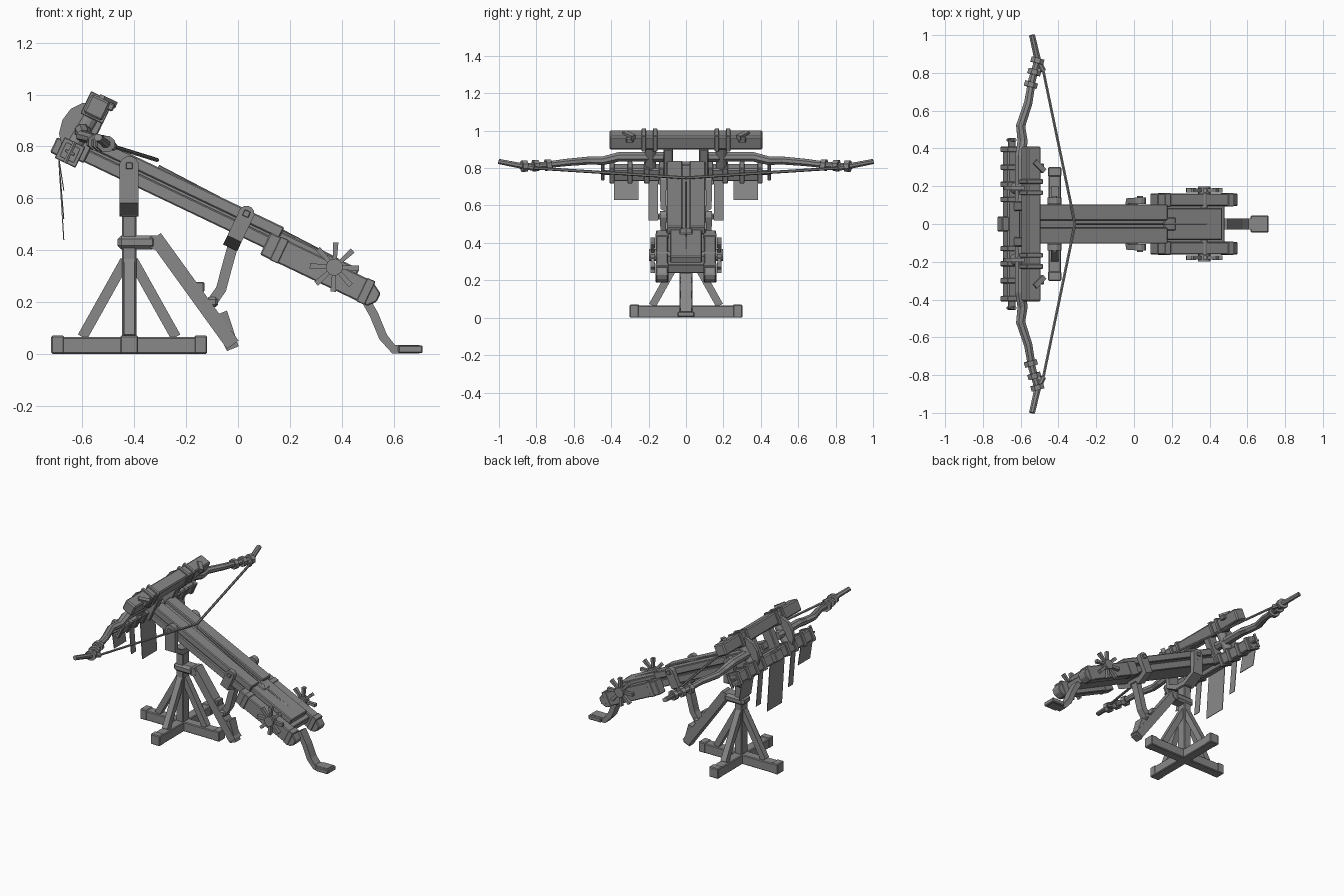
import bpy, bmesh, math
from mathutils import Matrix, Vector

cube = bpy.data.objects.get("Cube")
if cube:
    bpy.data.objects.remove(cube, do_unlink=True)

material = bpy.data.materials.new("weathered_grey")
material.use_nodes = True
grey = (.25, .25, .25, 1)
material.diffuse_color = grey
material.node_tree.nodes["Principled BSDF"].inputs["Base Color"].default_value = grey

# Tilted frame of the stock: x runs down the stock, z is its upper side
ALONG_X, ALONG_Y, ALONG_Z = Vector((1, 0, 0)), Vector((0, 1, 0)), Vector((0, 0, 1))
LEVEL = Matrix.Identity(4)
TILTED = Matrix.Translation((-.33, 0, .675)) @ Matrix.Rotation(math.radians(25.5), 4, 'Y')


def finish(name, bm, frame, bevel):
    bmesh.ops.recalc_face_normals(bm, faces=bm.faces)
    mesh = bpy.data.meshes.new(name)
    bm.to_mesh(mesh)
    bm.free()
    mesh.materials.append(material)
    part = bpy.data.objects.new(name, mesh)
    bpy.context.collection.objects.link(part)
    part.matrix_world = frame
    if bevel:
        modifier = part.modifiers.new("chamfer", 'BEVEL')
        modifier.width = bevel
        modifier.segments = 1
    return part


def box(name, centre, size, frame=LEVEL, bevel=.005):
    bm = bmesh.new()
    bmesh.ops.create_cube(bm, size=1)
    bmesh.ops.scale(bm, vec=size, verts=bm.verts)
    bmesh.ops.translate(bm, vec=centre, verts=bm.verts)
    return finish(name, bm, frame, bevel)


def band(name, bar_centre, bar_size, y, width, frame=LEVEL):
    """Raised strap around a bar that runs along y."""
    centre = (bar_centre.x, y, bar_centre.z)
    return box(name, centre, (bar_size.x + .015, width, bar_size.z + .015), frame, bevel=.003)


def sweep(name, path, width, depth, up=ALONG_Z, sides=4, frame=LEVEL, taper=1):
    """Regular section of the given width and depth carried along a path."""
    points = [Vector(p) for p in path]
    last = len(points) - 1
    turn = math.pi / sides
    bm = bmesh.new()
    rings = []
    for i, point in enumerate(points):
        tangent = (points[min(i + 1, last)] - points[max(i - 1, 0)]).normalized()
        across = tangent.cross(up).normalized()
        outward = across.cross(tangent)
        scale = (1 + (taper - 1) * i / last) / 2 / math.cos(turn)
        ring = []
        for j in range(sides):
            angle = turn + 2 * turn * j
            offset = across * width * math.cos(angle) + outward * depth * math.sin(angle)
            ring.append(bm.verts.new(point + offset * scale))
        rings.append(ring)
    for near, far in zip(rings, rings[1:]):
        for j in range(sides):
            k = (j + 1) % sides
            bm.faces.new((near[j], near[k], far[k], far[j]))
    bm.faces.new(rings[0])
    bm.faces.new(rings[-1])
    return finish(name, bm, frame, 0)


def rod(name, start, end, radius, frame=LEVEL, up=ALONG_Z, sides=12):
    return sweep(name, [start, end], 2 * radius, 2 * radius, up, sides, frame)


def side_prism(name, outline, y, thickness, frame=LEVEL):
    """Outline in x and z given thickness along y."""
    bm = bmesh.new()
    start = y - thickness / 2
    face = bm.faces.new([bm.verts.new((x, start, z)) for x, z in outline])
    extruded = bmesh.ops.extrude_face_region(bm, geom=[face])["geom"]
    moved = [v for v in extruded if isinstance(v, bmesh.types.BMVert)]
    bmesh.ops.translate(bm, vec=ALONG_Y * thickness, verts=moved)
    return finish(name, bm, frame, .005)


def fork(name, centre, drop, reach, width, thickness, frame=LEVEL):
    """Two bent arms that rise from below and end in round caps."""
    for side in (1, -1):
        top = centre + ALONG_Y * side * reach
        elbow = top - ALONG_Z * drop * .75
        root = centre + ALONG_Y * side * reach / 4 - ALONG_Z * drop
        sweep(name + "_arm", [root, elbow, top], width, thickness, ALONG_Y, frame=frame)
        half = ALONG_Y * thickness / 2
        rod(name + "_cap", top - half, top + half, width / 2, frame)
        box(name + "_bolt", top + half * side, (.025, .02, .025), frame, bevel=.002)


# Stand: crossed feet with caps, struts, post and collar
post = ALONG_X * -.42
beam = .065
foot_reach = .3
for name, direction, other in (("long", ALONG_X, ALONG_Y), ("cross", ALONG_Y, ALONG_X)):
    size = direction * 2 * foot_reach + other * beam + ALONG_Z * beam
    box(name + "_foot_beam", post + ALONG_Z * beam / 2, size)
    for side in (foot_reach, -foot_reach):
        cap = direction * .05 + (other + ALONG_Z) * .07
        box("foot_cap", post + direction * side * .92 + ALONG_Z * cap.z / 2, cap)
        low = post + direction * side * .6 + ALONG_Z * beam
        high = post + direction * side * .05 + ALONG_Z * .36
        sweep("strut", [low, high], .04, .04, other)
box("post", post + ALONG_Z * .28, (.055, .07, .56))
collar_height = ALONG_Z * .43
box("collar", post + collar_height + ALONG_X * .03, (.15, .09, .055), bevel=.015)
collar_end = post + collar_height + ALONG_X * .1
rod("collar_pin", collar_end - ALONG_Y * .04, collar_end + ALONG_Y * .04, .027)

# Yoke and clasp that hold the stock
yoke = post + ALONG_Z * .725
fork("yoke", yoke, .18, .122, .074, .034)
box("yoke_base", post + ALONG_Z * .55, (.074, .1, .04))
clasp = Vector((.385, 0, .035))
fork("clasp", clasp, .13, .122, .06, .034, TILTED)
box("clasp_base", clasp - ALONG_Z * .11, (.06, .1, .03), TILTED)

# Rear prop with a bent stay
prop_top, prop_low = Vector((-.32, 0, .45)), Vector((-.02, 0, .035))
sweep("rear_prop", [prop_top, prop_low], .055, .07, ALONG_Y)
foot_top, foot_low = prop_top.lerp(prop_low, .75), prop_low + Vector((0, 0, -.015))
rise = Vector((.02, 0, .015))
sweep("prop_foot", [foot_top + rise, foot_low], .07, .07, ALONG_Y, taper=.7)
box("prop_stop", prop_top.lerp(prop_low, .5) + rise, (.04, .06, .04))
stay_foot = Vector((-.1, 0, .2))
stay_top = TILTED @ (clasp - ALONG_Z * .1)
knee = stay_foot.lerp(stay_top, .5) + ALONG_X * .01
sweep("stay", [stay_foot, stay_foot + Vector((.035, 0, .05)), knee, stay_top], .04, .05, ALONG_Y)
box("stay_shoe", stay_foot, (.045, .07, .04), bevel=.01)

# Stock: lower beam, core and two top planks with a groove between
box("stock_lower", (.31, 0, -.03), (1.18, .2, .05), TILTED)
box("stock_core", (.3, 0, 0), (1.14, .17, .06), TILTED)
for side in (1, -1):
    box("stock_plank", (.13, side * .062, .027), (.82, .085, .046), TILTED)
    box("head_cheek", (-.3, side * .095, .03), (.07, .05, .18), TILTED)
box("trigger_block", (.56, 0, .02), (.07, .07, .03), TILTED)

# Winch: side boxes, axle and spoked wheels
hub = Vector((.78, 0, -.005))
rod("draw_rope", (0, 0, .053), hub + ALONG_Z * .03, .006, TILTED, sides=6)
rod("winch_axle", hub - ALONG_Y * .19, hub + ALONG_Y * .19, .018, TILTED)
top, bottom, start, end = .01, -.085, .5, .985
cheek = [(start, top), (end - .05, top), (end, top - .03),
         (end, bottom + .03), (end - .025, bottom), (start, bottom)]
spokes = 8
for side in (1, -1):
    side_prism("side_box", cheek, side * .128, .065, TILTED)
    box_centre, box_size = Vector((.56, 0, -.037)), Vector((.035, .07, .1))
    for shift in (0, .37):
        box("side_band", box_centre + ALONG_X * shift + ALONG_Y * side * .128, box_size, TILTED, bevel=.003)
    wheel = hub + ALONG_Y * side * .178
    rod("wheel_hub", wheel - ALONG_Y * .02, wheel + ALONG_Y * .02, .032, TILTED)
    for k in range(spokes):
        angle = (k + .5) * math.tau / spokes
        tip = wheel + Vector((math.cos(angle), 0, math.sin(angle))) * .095
        sweep("wheel_spoke", [wheel, tip], .014, .016, ALONG_Y, frame=TILTED, taper=1.5)

# Hooked rear foot
toe = Vector((.7, 0, .018))
heel = toe - ALONG_X * .1
sweep("hook_leg", [(.48, 0, .23), (.525, 0, .15), (.56, 0, .065), heel, toe], .06, .034, Vector((.5, 0, 1)))
box("hook_toe", toe - ALONG_X * .035, (.095, .09, .03))

# Bow frame: two crossbars with straps, cord bundles and fittings
upper, upper_size = Vector((-.312, 0, .156)), Vector((.08, .82, .08))
lower, lower_size = Vector((-.331, 0, -.045)), Vector((.074, .82, .074))
box("upper_crossbar", upper, upper_size, TILTED, bevel=.008)
box("lower_crossbar", lower, lower_size, TILTED, bevel=.008)
box("nose_block", lower - ALONG_X * .045, (.05, .08, .065), TILTED)
for side in (1, -1):
    out = ALONG_Y * side
    for reach in (.165, .225):
        band("upper_strap", upper, upper_size, side * reach, .024, TILTED)
    for reach in (.13, .21, .3, .395):
        band("lower_strap", lower, lower_size, side * reach, .028, TILTED)
    rod("cord_bundle", lower + out * .19, upper + out * .19, .03, TILTED, ALONG_Y)
    middle = lower.lerp(upper, .5) + out * .19
    bow_out = [middle + Vector((-.06 * math.cos(a), 0, .08 * math.sin(a)))
               for a in (k * math.pi / 6 for k in range(-3, 4))]
    sweep("frame_bracket", bow_out, .06, .022, ALONG_Y, frame=TILTED)
    peg = upper + out * .33 + ALONG_Z * .04
    sweep("crossbar_peg", [peg, peg + ALONG_X * .055 - out * .05], .028, .026, frame=TILTED)
    box("crossbar_latch", upper + out * .3 + Vector((.045, 0, .025)), (.03, .04, .03), TILTED)
    pin = lower + out * .445
    rod("end_pin", pin - ALONG_Z * .045, pin + ALONG_Z * .045, .008, TILTED, ALONG_Y, sides=6)
    box("end_staple", pin - out * .02, (.04, .05, .012), TILTED, bevel=.002)

    # Bow limb with wrappings, and half of the string
    shape = ((-.6, .12, .86), (-.6, .36, .86), (-.59, .44, .84), (-.6, .52, .84),
             (-.56, .64, .83), (-.54, .76, .815), (-.51, .87, .81), (-.54, 1, .835))
    limb = [Vector((x, side * y, z)) for x, y, z in shape]
    sweep("bow_limb", limb, .062, .054, sides=8, taper=.5)
    inner, nock = limb[-3], limb[-2]
    lean = (nock - inner).normalized() * .014
    for part in (-.2, .4, .95):
        wrap = inner.lerp(nock, part)
        sweep("limb_wrap", [wrap - lean, wrap + lean], .07, .06, sides=8)
    loop = nock + Vector((.03, side * -.06, -.01))
    rod("string_knot", nock, loop, .015, sides=8)
    rod("bow_string", loop, (-.312, 0, .748), .007, sides=6)

# Hanging cloth strips: place, width and lower edge
cloth_top = Vector((-.692, 0, .76))
for place, width, low in ((0, .16, .44), (.175, .05, .52), (.32, .13, .63)):
    for side in (1, -1) if place else (1,):
        hem = Vector((cloth_top.x + .02, 0, low))
        shift = ALONG_Y * side * place
        sweep("cloth_strip", [cloth_top + shift, hem + shift], .004, width, ALONG_Y)
